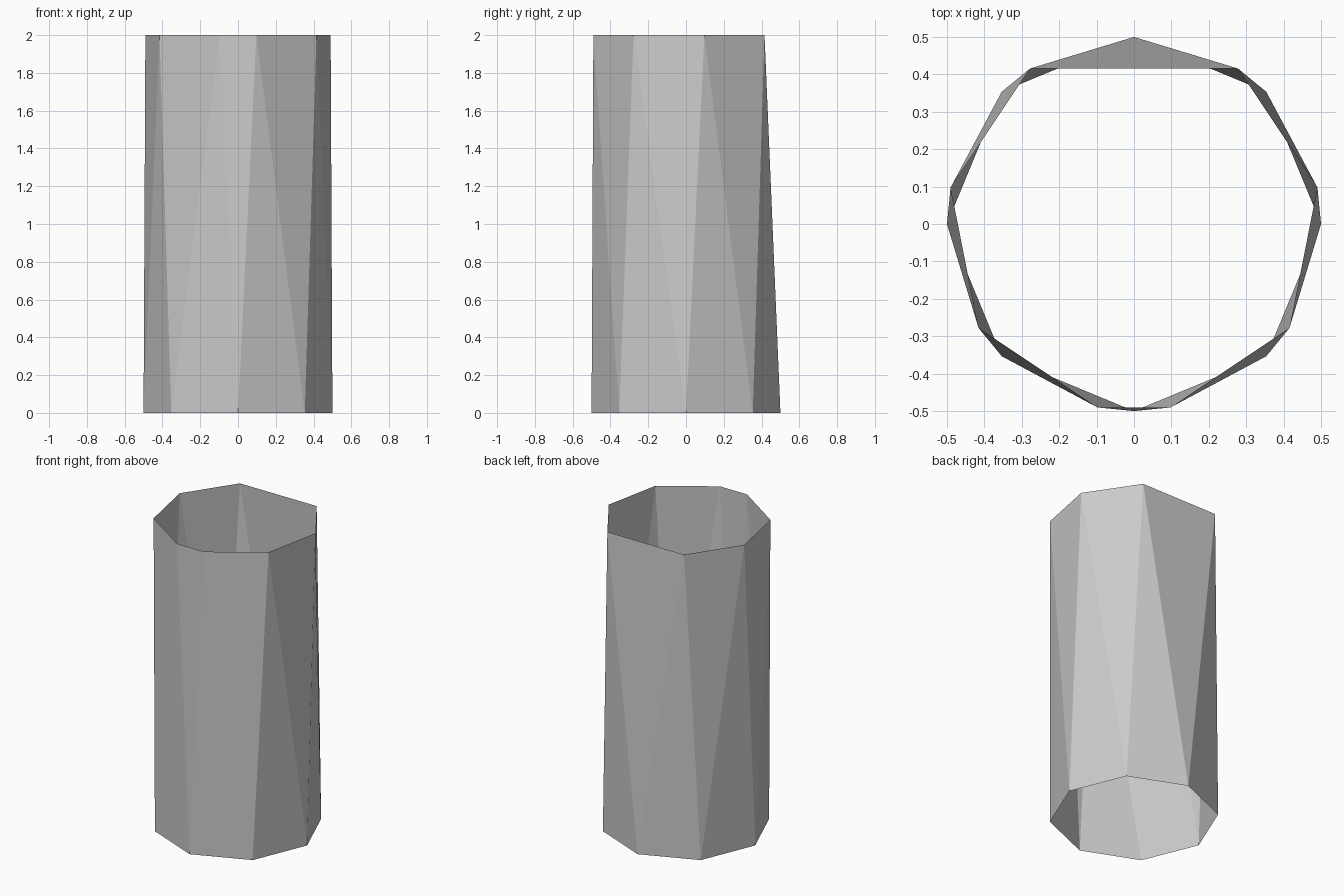
import bpy, bmesh
from math import radians, cos, sin

if "Cube" in bpy.data.objects:
    bpy.data.objects.remove(bpy.data.objects["Cube"])

RADIUS, HEIGHT, SIDES = 0.5, 2.0, 8


def ring(bm, angles, z):
    return [bm.verts.new((RADIUS * cos(radians(a)), RADIUS * sin(radians(a)), z)) for a in angles]


bm = bmesh.new()

# Regular octagon at the base, starting at the back and running clockwise
bottom = ring(bm, [90 - 45 * i for i in range(SIDES)], 0)

# Top ring: each half is turned 11.25 degrees toward the back, mirrored left/right
right_half = [56.25 - 45 * i for i in range(SIDES // 2)]
left_half = [180 - a for a in reversed(right_half)]
top = ring(bm, right_half + left_half, HEIGHT)

# Open wall: zigzag strip of flat triangles between the rings
for i in range(SIDES):
    j = (i + 1) % SIDES
    bm.faces.new((bottom[i], top[i], bottom[j]))
    bm.faces.new((bottom[j], top[i], top[j]))

mesh = bpy.data.meshes.new("tube_wall")
bm.to_mesh(mesh)
bm.free()
bpy.context.collection.objects.link(bpy.data.objects.new("tube_wall", mesh))
